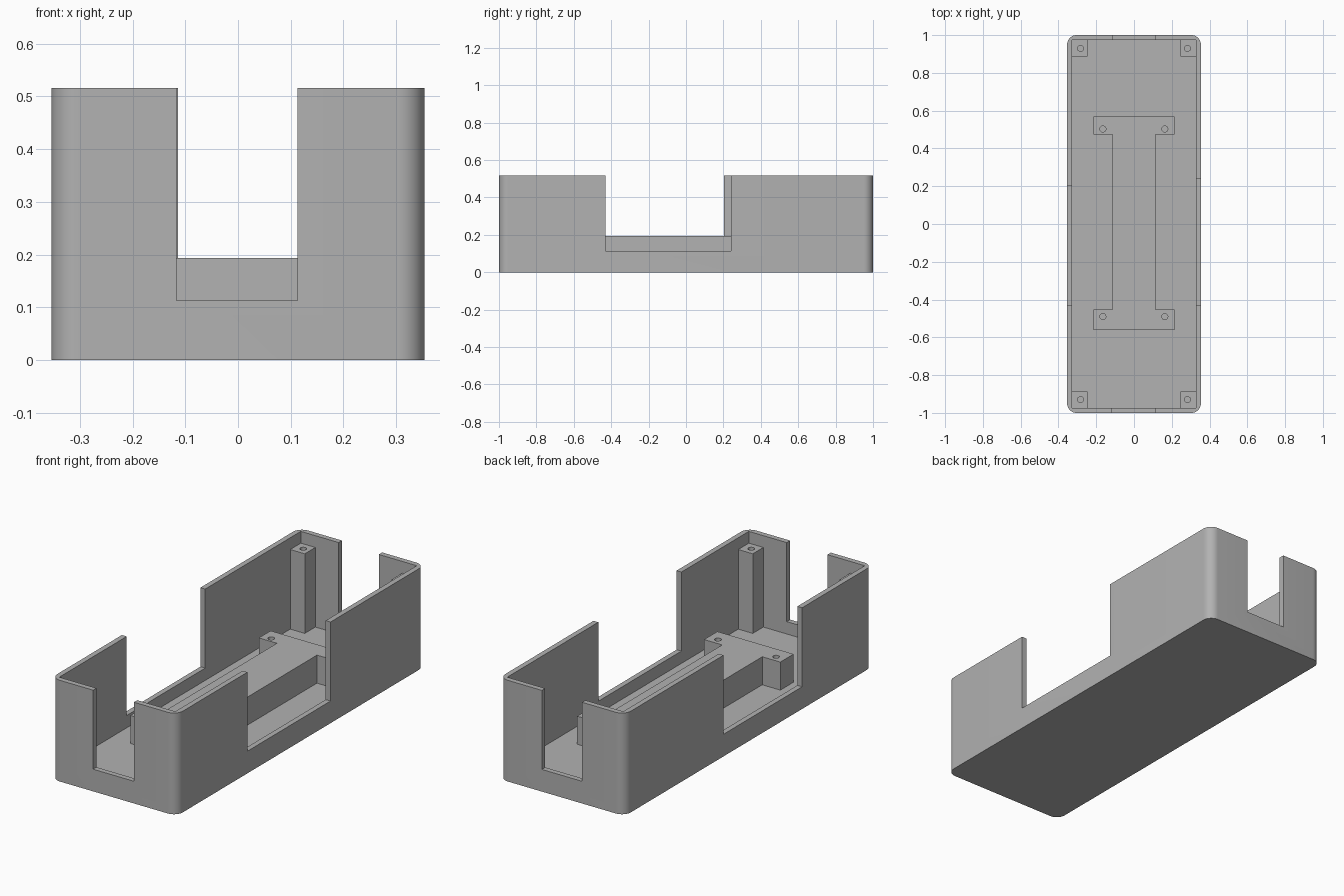
import bpy, bmesh, math
from mathutils import Matrix, Vector

cube = bpy.data.objects.get("Cube")
if cube:
    bpy.data.objects.remove(cube, do_unlink=True)

WALL, FLOOR, HEIGHT = 0.027, 0.05, 0.516
HALF_X, SILL = 0.354, 0.113

grey = bpy.data.materials.new("plain grey")
grey.use_nodes = True
colour = (0.445, 0.445, 0.445, 1)
grey.diffuse_color = colour
grey.node_tree.nodes["Principled BSDF"].inputs["Base Color"].default_value = colour


def finish(bm, name):
    mesh = bpy.data.meshes.new(name)
    bm.to_mesh(mesh)
    bm.free()
    obj = bpy.data.objects.new(name, mesh)
    mesh.materials.append(grey)
    bpy.context.collection.objects.link(obj)
    return obj


def box(name, x0, x1, y0, y1, z0, z1, radius=0):
    """Box between limits, with optional rounded upright edges."""
    bm = bmesh.new()
    bmesh.ops.create_cube(bm, size=1)
    for v in bm.verts:
        v.co = Vector(((x0, x1)[v.co.x > 0], (y0, y1)[v.co.y > 0], (z0, z1)[v.co.z > 0]))
    if radius:
        upright = [e for e in bm.edges if abs(e.verts[0].co.z - e.verts[1].co.z) > 0.01]
        bmesh.ops.bevel(bm, geom=upright, offset=radius, segments=10,
                        profile=0.5, affect='EDGES')
    return finish(bm, name)


def prism(name, outline, z0, z1):
    bm = bmesh.new()
    base = bm.faces.new([bm.verts.new((x, y, z0)) for x, y in outline])
    top = bmesh.ops.extrude_face_region(bm, geom=[base])["geom"]
    bmesh.ops.translate(bm, vec=(0, 0, z1 - z0),
                        verts=[g for g in top if isinstance(g, bmesh.types.BMVert)])
    bmesh.ops.recalc_face_normals(bm, faces=bm.faces)
    return finish(bm, name)


def drill(name, x, y, z0, z1):
    bm = bmesh.new()
    bmesh.ops.create_cone(bm, cap_ends=True, segments=24, radius1=0.016, radius2=0.016,
                          depth=z1 - z0, matrix=Matrix.Translation((x, y, (z0 + z1) / 2)))
    return finish(bm, name)


def cut(target, cutters):
    """Subtract each cutter, then discard it."""
    bpy.context.view_layer.objects.active = target
    for c in cutters:
        c.hide_render = True
        mod = target.modifiers.new("cut", 'BOOLEAN')
        mod.operation, mod.solver, mod.object = 'DIFFERENCE', 'EXACT', c
        bpy.ops.object.modifier_apply(modifier=mod.name)
        bpy.data.objects.remove(c, do_unlink=True)


def smooth(obj):
    bpy.ops.object.select_all(action='DESELECT')
    obj.select_set(True)
    bpy.context.view_layer.objects.active = obj
    bpy.ops.object.shade_smooth_by_angle(angle=math.radians(30))


# Tray: rounded shell with a notch in each wall
IN_X, IN_Y = HALF_X - WALL, 1 - WALL
tray = box("tray", -HALF_X, HALF_X, -1, 1, 0, HEIGHT, 0.05)
cut(tray, [
    box("cavity", -IN_X, IN_X, -IN_Y, IN_Y, FLOOR, 1),
    box("front_notch", -0.117, 0.113, -1.1, -0.9, SILL, 1),
    box("back_notch", -0.114, 0.113, 0.9, 1.1, SILL, 1),
    box("left_notch", 0.3, 0.4, -0.43, 0.24, SILL, 1),
    box("right_notch", -0.4, -0.3, -0.43, 0.203, SILL, 1),
])
smooth(tray)

# Corner posts with screw holes, sunk slightly into walls and floor
POST_TOP = 0.456
for sx, side in ((1, "left"), (-1, "right")):
    for sy, end in ((1, "back"), (-1, "front")):
        xs = sorted((sx * 0.245, sx * (IN_X + 0.005)))
        ys = sorted((sy * 0.888, sy * (IN_Y + 0.005)))
        post = box(f"{end}_{side}_post", *xs, *ys, FLOOR - 0.01, POST_TOP)
        cut(post, [drill("hole", sx * 0.283, sy * 0.93, POST_TOP - 0.15, 1)])
        smooth(post)

# Raised I-shaped mount with four screw holes
BED_TOP, WIDE, NARROW = 0.193, 0.215, 0.113
right_half = [(WIDE, -0.56), (WIDE, -0.453), (NARROW, -0.453),
              (NARROW, 0.475), (WIDE, 0.475), (WIDE, 0.57)]
outline = right_half + [(-x, y) for x, y in reversed(right_half)]
mount = prism("mounting_bed", outline, FLOOR - 0.01, BED_TOP)
cut(mount, [drill("hole", x, y, BED_TOP - 0.1, 1)
            for x in (-0.165, 0.163) for y in (-0.49, 0.503)])
smooth(mount)
